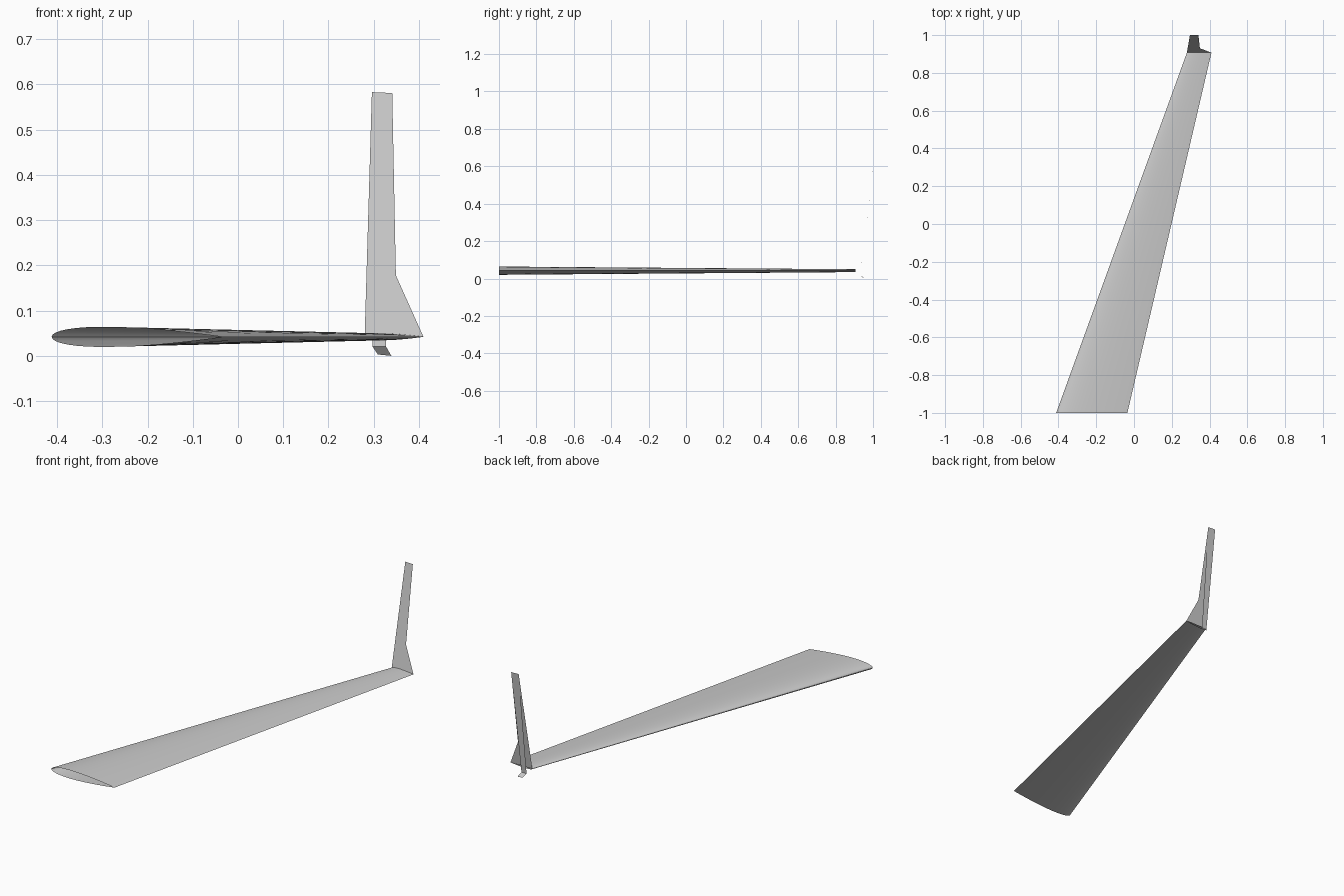
import bpy
import math

cube = bpy.data.objects.get("Cube")
if cube:
    bpy.data.objects.remove(cube, do_unlink=True)

grey = bpy.data.materials.new("light grey")
grey.use_nodes = True
grey.diffuse_color = (0.6, 0.6, 0.6, 1)
grey.node_tree.nodes["Principled BSDF"].inputs["Base Color"].default_value = (0.6, 0.6, 0.6, 1)

MID_Z = 0.042


def add_mesh(name, verts, faces):
    mesh = bpy.data.meshes.new(name)
    mesh.from_pydata(verts, [], faces)
    mesh.materials.append(grey)
    obj = bpy.data.objects.new(name, mesh)
    bpy.context.collection.objects.link(obj)
    return obj


def half_thickness(t):
    # Symmetric aerofoil with a closed trailing edge
    return 0.59 * (0.2969 * math.sqrt(t) - 0.126 * t - 0.3516 * t**2
                   + 0.2843 * t**3 - 0.1036 * t**4)


def section(x0, x1, y, steps=20):
    # Loop from the trailing edge under the nose and back over the top
    chord = x1 - x0
    points = []
    for i in range(2 * steps):
        a = math.pi * i / steps
        t = (1 + math.cos(a)) / 2
        side = -1 if i < steps else 1
        points.append((x0 + chord * t, y, MID_Z + side * chord * half_thickness(t)))
    return points


# Tapered, swept wing shell, open at the root
root = section(-0.412, -0.035, -1.0)
tip = section(0.28, 0.41, 0.907)
n = len(root)
wing = add_mesh("wing", root + tip,
                [(i, n + i, n + (i + 1) % n, (i + 1) % n) for i in range(n)])
bpy.ops.object.select_all(action='DESELECT')
wing.select_set(True)
bpy.context.view_layer.objects.active = wing
bpy.ops.object.shade_smooth_by_angle(angle=math.radians(35))


def lean(x, z):
    # Point on the outward-leaning sheet of the winglet
    return (x, 0.907 + 0.093 * (z - MID_Z) / (0.583 - MID_Z), z)


# Winglet sheet with a flared trailing root
outline = [(0.28, MID_Z), (0.41, MID_Z), (0.349, 0.178), (0.341, 0.581), (0.296, 0.583)]
add_mesh("winglet", [lean(x, z) for x, z in outline], [(0, 1, 2, 3, 4)])

# Outer strip hanging from the winglet top, with a kicked-out foot
add_mesh("winglet_outer_strip",
         [lean(0.296, 0.583), lean(0.341, 0.581),
          (0.327, 0.932, 0.021), (0.297, 0.932, 0.021),
          (0.339, 0.949, 0.0), (0.309, 0.949, 0.003)],
         [(0, 1, 2, 3), (3, 2, 4, 5)])
